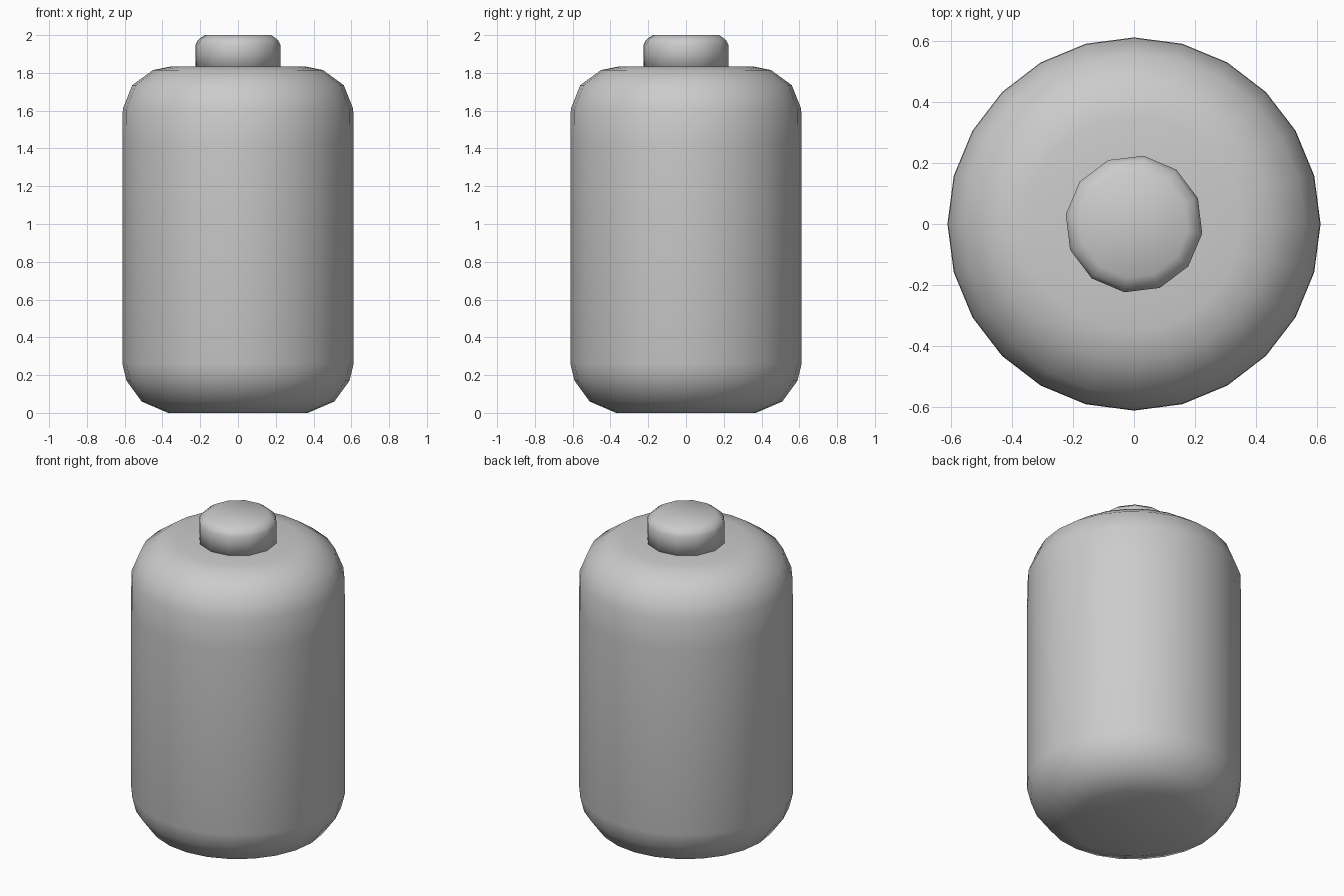
import bpy
import bmesh
from math import cos, sin, pi, radians

cube = bpy.data.objects.get("Cube")
if cube:
    bpy.data.objects.remove(cube, do_unlink=True)

GREY = (0.6, 0.6, 0.6, 1.0)
grey = bpy.data.materials.new("plain grey")
grey.use_nodes = True
grey.diffuse_color = GREY
grey.node_tree.nodes["Principled BSDF"].inputs["Base Color"].default_value = GREY


def lathe(name, profile, sides, turn=0.0):
    """Turn a (radius, height) profile about z and close both ends."""
    bm = bmesh.new()
    rings = []
    for r, z in profile:
        angles = [turn + 2 * pi * i / sides for i in range(sides)]
        rings.append([bm.verts.new((r * cos(a), r * sin(a), z)) for a in angles])
    for low, high in zip(rings, rings[1:]):
        for i in range(sides):
            j = (i + 1) % sides
            bm.faces.new((low[i], low[j], high[j], high[i]))
    bm.faces.new(rings[0][::-1])
    bm.faces.new(rings[-1])
    for face in bm.faces:
        face.smooth = True
    mesh = bpy.data.meshes.new(name)
    bm.to_mesh(mesh)
    bm.free()
    mesh.materials.append(grey)
    obj = bpy.data.objects.new(name, mesh)
    bpy.context.collection.objects.link(obj)
    return obj


# Rounded cylindrical body
lathe("body", [(0.37, 0), (0.51, 0.06), (0.59, 0.17), (0.612, 0.26),
               (0.612, 1.42), (0.61, 1.61), (0.56, 1.735), (0.45, 1.815),
               (0.35, 1.835), (0.15, 1.835)], 24)

# Bevelled cap, slightly turned against the body
lathe("cap", [(0.226, 1.81), (0.226, 1.95), (0.213, 1.975), (0.178, 2.0)],
      12, radians(-8))
